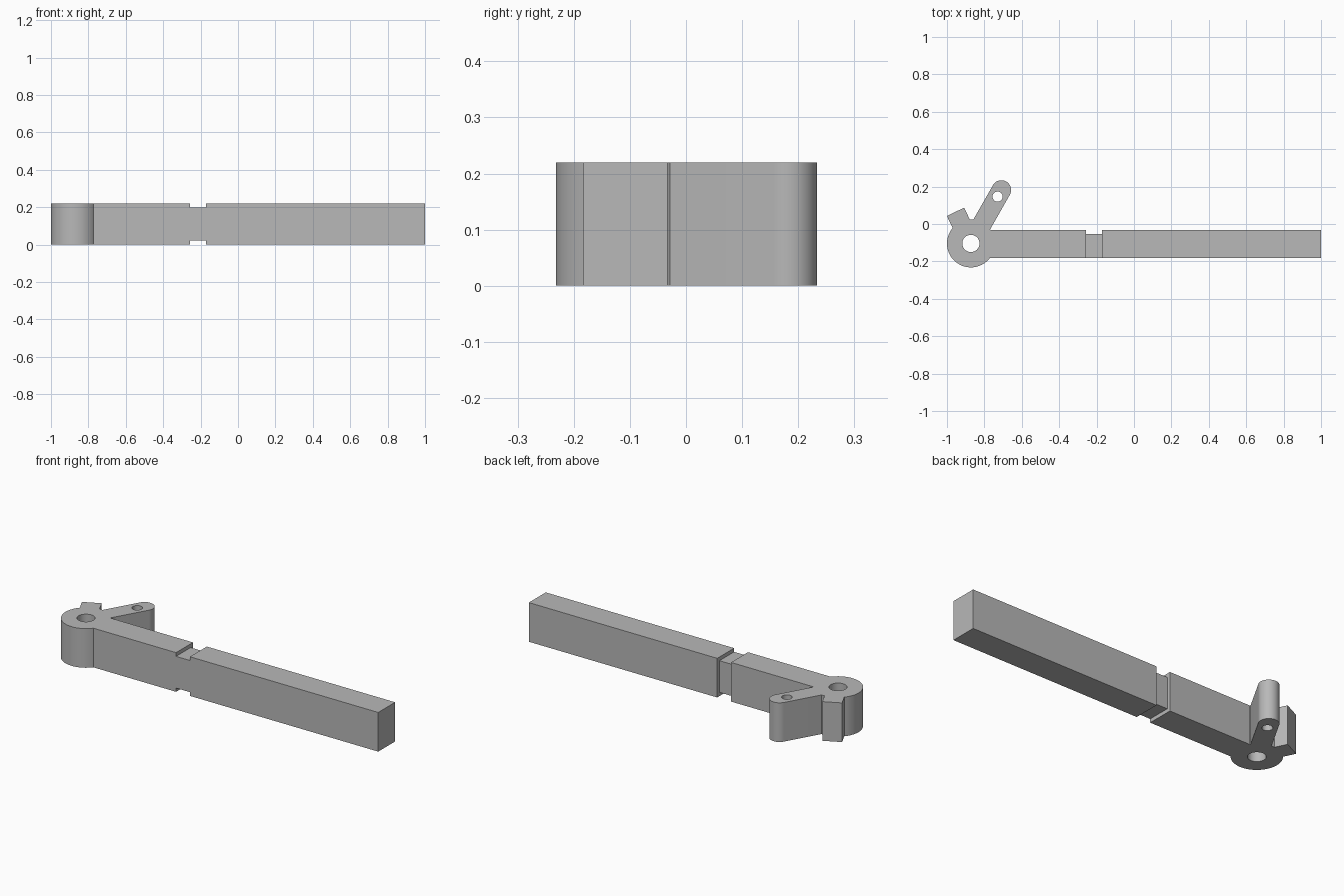
import bpy, bmesh
from math import cos, sin, pi, radians

if "Cube" in bpy.data.objects:
    bpy.data.objects.remove(bpy.data.objects["Cube"], do_unlink=True)

HEIGHT = 0.22
HUB = (-0.872, -0.104)

grey = bpy.data.materials.new("plain grey")
grey.use_nodes = True
grey.diffuse_color = (0.48, 0.48, 0.48, 1)
grey.node_tree.nodes["Principled BSDF"].inputs["Base Color"].default_value = (0.48, 0.48, 0.48, 1)


def prism(name, outline, z0=0.0, z1=HEIGHT):
    """Extrude a flat outline from z0 up to z1."""
    bm = bmesh.new()
    face = bm.faces.new([bm.verts.new((x, y, z0)) for x, y in outline])
    top = bmesh.ops.extrude_face_region(bm, geom=[face])["geom"]
    bmesh.ops.translate(bm, vec=(0, 0, z1 - z0),
                        verts=[g for g in top if isinstance(g, bmesh.types.BMVert)])
    bmesh.ops.recalc_face_normals(bm, faces=bm.faces)
    mesh = bpy.data.meshes.new(name)
    bm.to_mesh(mesh)
    bm.free()
    mesh.materials.append(grey)
    ob = bpy.data.objects.new(name, mesh)
    bpy.context.collection.objects.link(ob)
    return ob


def arc(radius, start=0.0, sweep=2 * pi, steps=64, centre=(0, 0)):
    return [(centre[0] + radius * cos(start + sweep * i / steps),
             centre[1] + radius * sin(start + sweep * i / steps)) for i in range(steps)]


def rect(x0, x1, y0, y1):
    return [(x0, y0), (x1, y0), (x1, y1), (x0, y1)]


def from_hub(points, degrees):
    """Place points drawn along +x so they radiate from the hub."""
    c, s = cos(radians(degrees)), sin(radians(degrees))
    return [(HUB[0] + x * c - y * s, HUB[1] + x * s + y * c) for x, y in points]


def combine(target, other, operation):
    mod = target.modifiers.new(operation, 'BOOLEAN')
    mod.operation = operation
    mod.solver = 'EXACT'
    mod.object = other
    bpy.context.view_layer.objects.active = target
    bpy.ops.object.modifier_apply(modifier=mod.name)
    bpy.data.objects.remove(other, do_unlink=True)


# Round hub
lever = prism("lever", arc(0.128, centre=HUB))

# Long bar in two lengths, joined by a thinner neck
FRONT, BACK = -0.183, -0.033
combine(lever, prism("bar_near", rect(HUB[0], -0.257, FRONT, BACK)), 'UNION')
neck = prism("neck", rect(-0.30, -0.13, FRONT, -0.053), 0.021, HEIGHT - 0.021)
combine(lever, neck, 'UNION')
combine(lever, prism("bar_far", rect(-0.171, 1.0, FRONT, BACK)), 'UNION')

# Short arm with a rounded tip
tip = arc(0.052, -pi / 2, pi, 32, (0.329, 0)) + [(0.329, 0.052), (0, 0.052), (0, -0.052)]
combine(lever, prism("arm", from_hub(tip, 60.3)), 'UNION')

# Square tab
combine(lever, prism("tab", from_hub(rect(0, 0.188, -0.051, 0.051), 116)), 'UNION')

# Pivot hole and pin hole
for distance, radius in ((0, 0.046), (0.288, 0.027)):
    hole = prism("hole_cutter", from_hub(arc(radius, centre=(distance, 0)), 60.3), -0.1, HEIGHT + 0.1)
    combine(lever, hole, 'DIFFERENCE')

# Smooth round walls, keep crisp edges
bpy.ops.object.select_all(action='DESELECT')
lever.select_set(True)
bpy.context.view_layer.objects.active = lever
bpy.ops.object.shade_smooth_by_angle(angle=radians(25))
